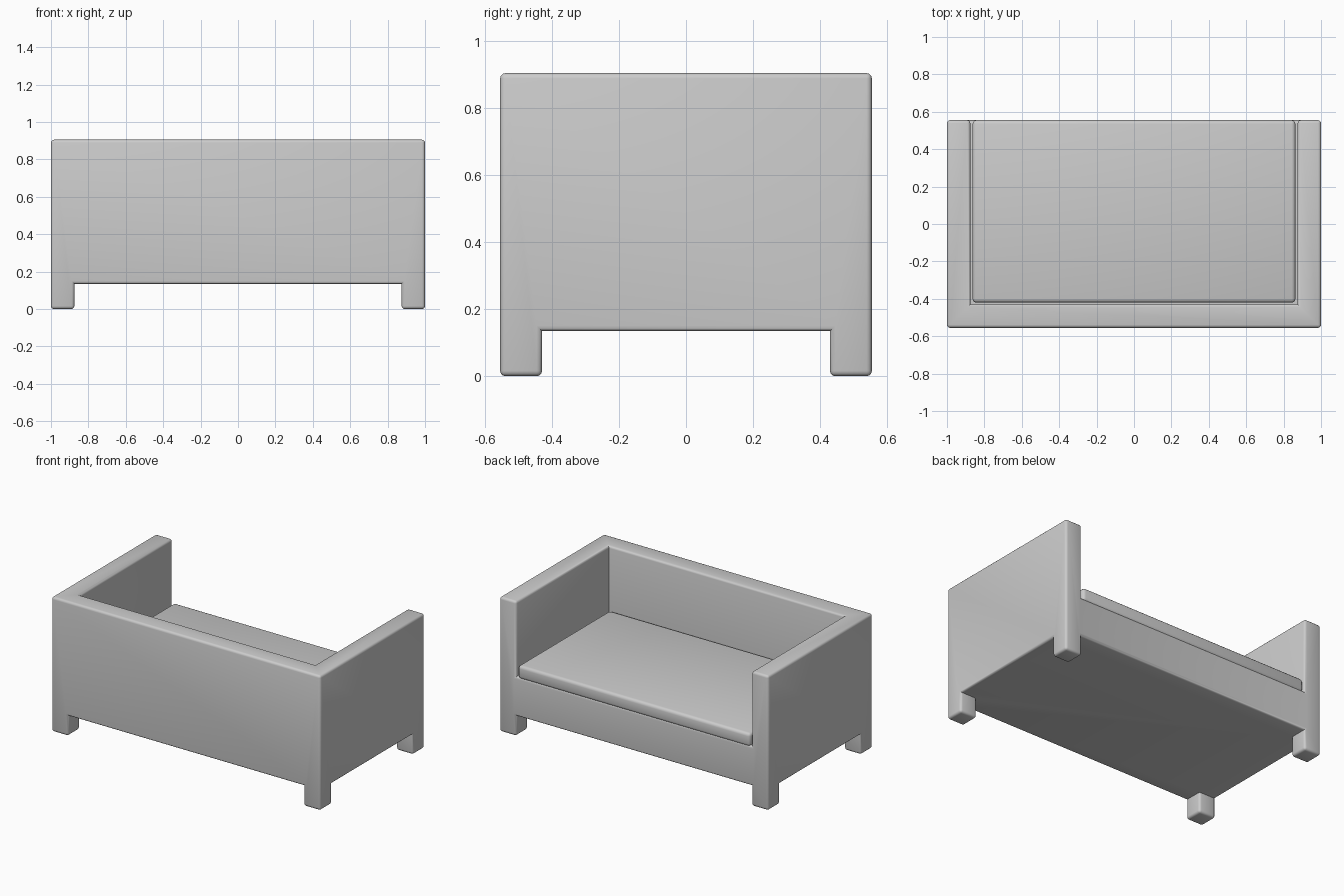
import bpy, bmesh
from mathutils import Vector

if "Cube" in bpy.data.objects:
    bpy.data.objects.remove(bpy.data.objects["Cube"])

X = [-1.0, -0.875, 0.875, 1.0]
Y = [-0.555, -0.43, 0.43, 0.555]
Z = [0.0, 0.135, 0.40, 0.905]


def filled(i, j, k):
    """Which grid cells of the sofa frame are solid."""
    if not (0 <= i < 3 and 0 <= j < 3 and 0 <= k < 3):
        return False
    if k == 0:
        return i != 1 and j != 1      # four corner legs
    if k == 1:
        return True                   # seat base
    return i != 1 or j == 0           # arms and backrest


def finish(name, bm):
    mesh = bpy.data.meshes.new(name)
    bm.to_mesh(mesh)
    bm.free()
    obj = bpy.data.objects.new(name, mesh)
    bpy.context.collection.objects.link(obj)
    bpy.ops.object.select_all(action='DESELECT')
    obj.select_set(True)
    bpy.context.view_layer.objects.active = obj
    bpy.ops.object.shade_smooth_by_angle(angle=0.7)
    return obj


def round_convex(bm, radius):
    edges = [e for e in bm.edges
             if len(e.link_faces) == 2 and e.calc_face_angle_signed() > 0.5]
    bmesh.ops.bevel(bm, geom=edges, offset=radius, segments=3, profile=0.5,
                    affect='EDGES', clamp_overlap=True)


# Frame: legs, base, arms and backrest as one continuous shell
bm = bmesh.new()
grid = (X, Y, Z)
for i in range(3):
    for j in range(3):
        for k in range(3):
            if not filled(i, j, k):
                continue
            for axis in range(3):
                for side in (0, 1):
                    n = [i, j, k]
                    n[axis] += 1 if side else -1
                    if filled(*n):
                        continue
                    a, b = [q for q in range(3) if q != axis]
                    verts = []
                    for da, db in ((0, 0), (1, 0), (1, 1), (0, 1)):
                        c = [i, j, k]
                        c[axis] += side
                        c[a] += da
                        c[b] += db
                        verts.append(bm.verts.new(
                            Vector([grid[q][c[q]] for q in range(3)])))
                    bm.faces.new(verts)
bmesh.ops.remove_doubles(bm, verts=bm.verts[:], dist=1e-4)
bmesh.ops.recalc_face_normals(bm, faces=bm.faces[:])
bmesh.ops.dissolve_limit(bm, angle_limit=0.02, verts=bm.verts[:], edges=bm.edges[:])
round_convex(bm, 0.016)
finish("sofa_frame", bm)

# Seat cushion: rounded slab with a narrow gap to the arms and backrest
bm = bmesh.new()
bmesh.ops.create_cube(bm, size=1)
for v in bm.verts:
    v.co = Vector((v.co.x * 1.726, v.co.y * 0.975 + 0.0675, v.co.z * 0.09 + 0.435))
round_convex(bm, 0.02)
finish("seat_cushion", bm)
